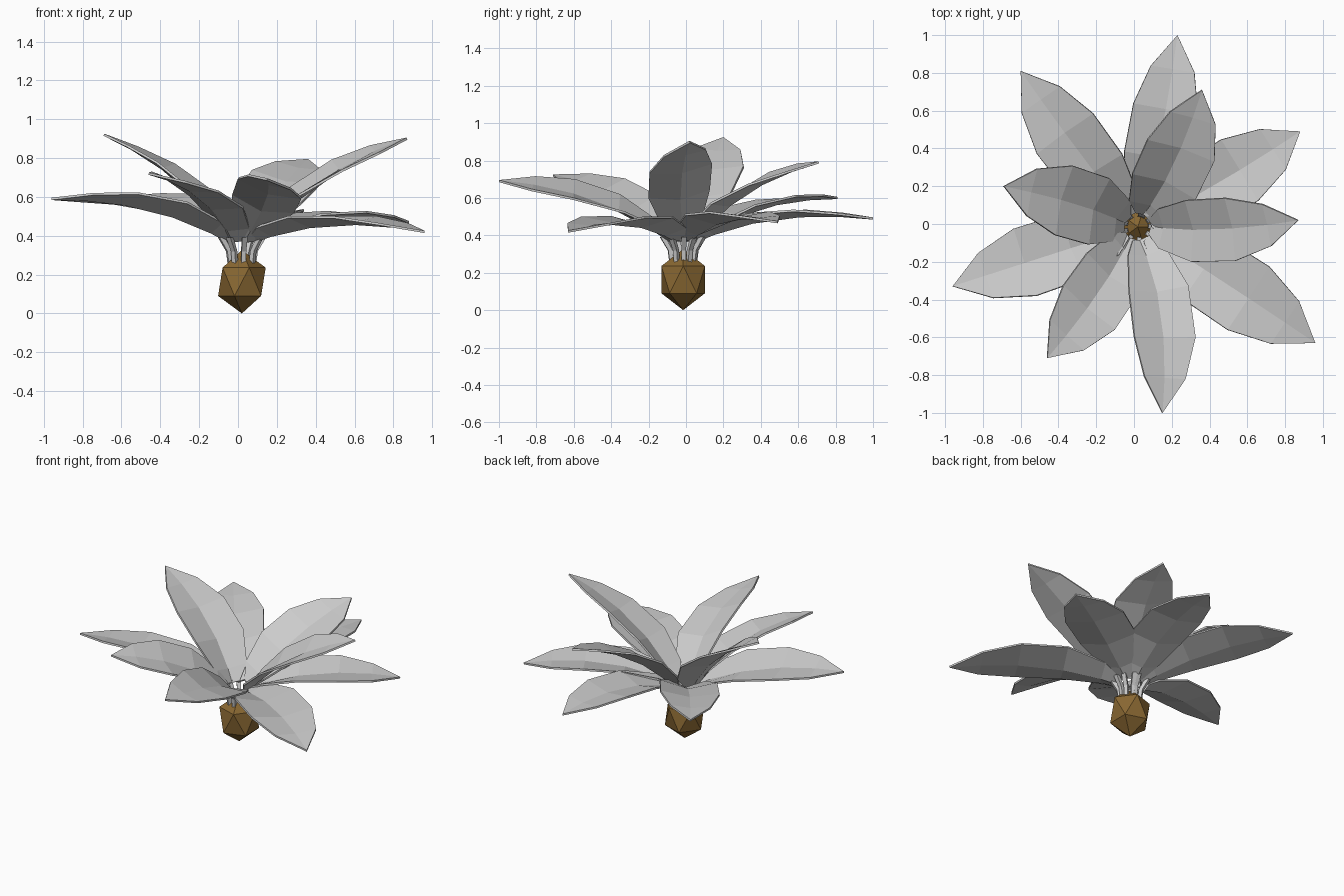
import bpy, bmesh
from math import radians, sin, cos
from mathutils import Vector

if "Cube" in bpy.data.objects:
    bpy.data.objects.remove(bpy.data.objects["Cube"], do_unlink=True)


def material(name, rgb):
    m = bpy.data.materials.new(name)
    m.use_nodes = True
    m.diffuse_color = (*rgb, 1)
    m.node_tree.nodes["Principled BSDF"].inputs["Base Color"].default_value = (*rgb, 1)
    return m


grey = material("pale grey", (0.6, 0.6, 0.6))
brown = material("earth brown", (0.25, 0.137, 0.032))
CENTRE = Vector((0.02, -0.015, 0))
UP = Vector((0, 0, 1))


def add_object(name, bm, mat):
    mesh = bpy.data.meshes.new(name)
    bm.to_mesh(mesh)
    bm.free()
    mesh.materials.append(mat)
    ob = bpy.data.objects.new(name, mesh)
    bpy.context.collection.objects.link(ob)
    return ob


# Faceted bulb at the root
bm = bmesh.new()
bmesh.ops.create_icosphere(bm, subdivisions=1, radius=1)
bmesh.ops.scale(bm, vec=(0.137, 0.137, 0.163), verts=bm.verts)
bmesh.ops.translate(bm, vec=CENTRE + UP * 0.163, verts=bm.verts)
add_object("bulb", bm, brown)

# Blade outline: position along the midrib, half width
ROWS = [(0, 0.05), (0.11, 0.125), (0.35, 0.19), (0.62, 0.192), (0.83, 0.128)]


def blade(name, tip, roll, sway, size):
    """Arched, folded blade; positive roll lifts and positive sway bows its left side."""
    d = Vector((tip.x - CENTRE.x, tip.y - CENTRE.y, 0)).normalized()
    side = UP.cross(d)
    start = CENTRE + d * 0.075 + UP * 0.37
    chord = tip - start
    bend = start + chord * 0.45 + chord.cross(side).normalized() * 0.13 + side * sway
    bm = bmesh.new()
    rows = []
    for t, w in ROWS:
        w *= size
        p = start * (1 - t) ** 2 + bend * 2 * t * (1 - t) + tip * t * t
        tangent = ((bend - start) * (1 - t) + (tip - bend) * t).normalized()
        across = UP.cross(tangent).normalized()
        n = tangent.cross(across)
        fold = radians(22 - 20 * t)
        a, b = fold + roll, fold - roll
        left = p + (across * cos(a) + n * sin(a)) * w
        right = p + (n * sin(b) - across * cos(b)) * w
        rows.append([bm.verts.new(v) for v in (right, p, left)])
    for lo, hi in zip(rows, rows[1:]):
        for i in range(2):
            bm.faces.new((lo[i], hi[i], hi[i + 1], lo[i + 1]))
    end = bm.verts.new(tip)
    for i in range(2):
        bm.faces.new((rows[-1][i], end, rows[-1][i + 1]))
    bmesh.ops.recalc_face_normals(bm, faces=bm.faces)
    ob = add_object(name, bm, grey)
    solid = ob.modifiers.new("thickness", "SOLIDIFY")
    solid.thickness = 0.012
    solid.offset = 0
    return d


def stem(name, d):
    """Square stalk from the bulb up to the blade."""
    side = UP.cross(d)
    bm = bmesh.new()
    rings = []
    for r, z, h in ((0.06, 0.235, 0.011), (0.07, 0.32, 0.012), (0.11, 0.39, 0.014)):
        p = CENTRE + d * r + UP * z
        rings.append([bm.verts.new(p + (side * i + d * j) * h)
                      for i, j in ((-1, -1), (1, -1), (1, 1), (-1, 1))])
    for lo, hi in zip(rings, rings[1:]):
        for i in range(4):
            k = (i + 1) % 4
            bm.faces.new((lo[i], lo[k], hi[k], hi[i]))
    bm.faces.new(rings[0])
    bm.faces.new(rings[-1])
    bmesh.ops.recalc_face_normals(bm, faces=bm.faces)
    add_object(name, bm, grey)


# Leaf tips, roll in degrees, sway and width: low outer ring, then high inner ring
OUTER = [(0.23, 1.0, 0.49, 0, -0.04, 0.92), (0.88, 0.49, 0.47, 0, -0.03, 1),
         (0.96, -0.63, 0.42, 0, 0.01, 1.06), (-0.96, -0.33, 0.59, 8, 0, 1),
         (-0.6, 0.81, 0.6, -4, 0.02, 0.97)]
INNER = [(0.36, 0.71, 0.79, 11, -0.06, 1), (0.87, 0.02, 0.9, 10, -0.06, 0.9),
         (0.15, -1.0, 0.69, -18, 0.12, 0.9), (-0.46, -0.71, 0.72, -12, 0.05, 0.97),
         (-0.69, 0.2, 0.92, 2, -0.04, 1)]
for ring, leaves in (("outer", OUTER), ("inner", INNER)):
    for i, (x, y, z, roll, sway, size) in enumerate(leaves, 1):
        d = blade(f"{ring}_leaf_{i}", Vector((x, y, z)), radians(roll), sway, size)
        stem(f"{ring}_stem_{i}", d)
